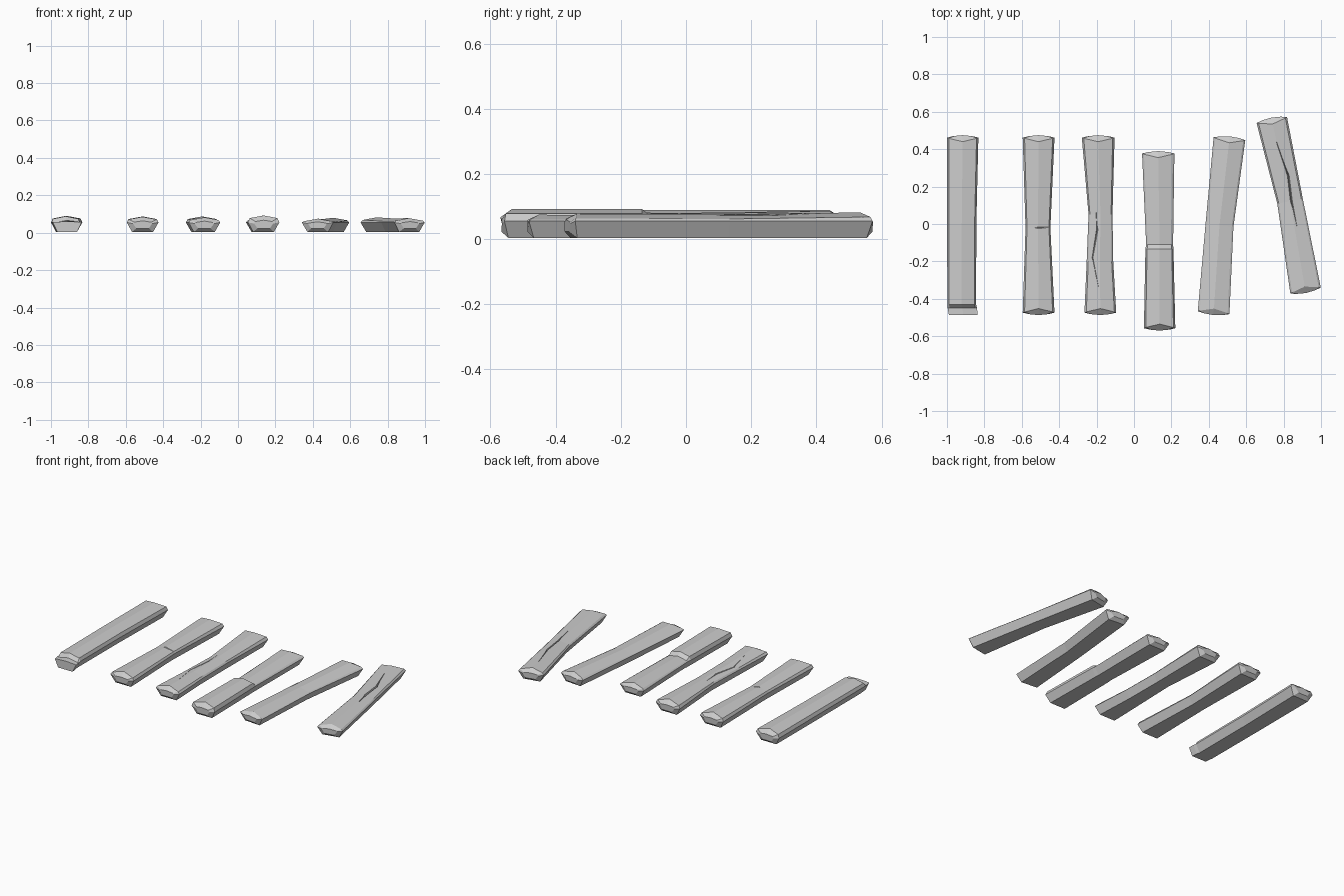
import bpy, bmesh, math
from mathutils import Matrix, Vector

if "Cube" in bpy.data.objects:
    bpy.data.objects.remove(bpy.data.objects["Cube"])


def section(xl, xr, h):
    """Seven-sided plank outline: narrow base, wide flanks, shallow ridge."""
    c, w = (xl + xr) / 2, (xr - xl) / 2
    top = [(0.66, 0.004), (1, min(0.055, h - 0.004)), (0.88, h - 0.014)]
    if h < 0.065:
        top = [(0.66, 0.004), (0.97, h - 0.006), (0.9, h - 0.003)]
    right = [(c + w * f, z) for f, z in top]
    left = [(c - w * f, z) for f, z in reversed(top)]
    return right + [(c, h)] + left


def make_object(name, bm, loc=(0, 0, 0), rot=0):
    bmesh.ops.recalc_face_normals(bm, faces=bm.faces[:])
    bm.transform(Matrix.Translation(loc) @ Matrix.Rotation(rot, 4, 'Z'))
    me = bpy.data.meshes.new(name)
    bm.to_mesh(me)
    bm.free()
    ob = bpy.data.objects.new(name, me)
    bpy.context.collection.objects.link(ob)
    return ob


def loft(bm, rings):
    n = len(rings[0])
    vs = [[bm.verts.new(p) for p in r] for r in rings]
    for a, b in zip(vs, vs[1:]):
        for i in range(n):
            j = (i + 1) % n
            bm.faces.new((a[i], a[j], b[j], b[i]))
    bm.faces.new(vs[0])
    bm.faces.new(vs[-1])


def plank(name, stations, loc, rot=0, flat_front=False):
    """stations: (y, left x, right x, ridge height) from front to back."""
    rings = []
    last = len(stations) - 1
    for k, (y, xl, xr, h) in enumerate(stations):
        end = -1 if k == 0 else 1 if k == last else 0
        sec = section(xl, xr, h)
        if end == 0 or (end == -1 and flat_front):
            rings.append([(x, y, z) for x, z in sec])
            continue
        # chipped end: ridge and base set back, blunt smaller tip face
        back = [0.012, 0, 0.004, 0.022, 0.004, 0, 0.012]
        ring = [(x, y - end * (0.013 + b), z) for (x, z), b in zip(sec, back)]
        c = (xl + xr) / 2
        tip = [(c + (x - c) * 0.6, y - end * abs(x - c) * 0.06,
                0.042 + (z - 0.042) * 0.5) for x, z in sec]
        rings += [tip, ring] if end < 0 else [ring, tip]
    bm = bmesh.new()
    loft(bm, rings)
    return make_object(name, bm, loc, rot)


def carve(ob, path, top=0.12):
    """Cut a V groove along path points (x, y, width, bottom z)."""
    bm = bmesh.new()
    pts = [Vector(p[:2]) for p in path]
    rings = []
    for i, (x, y, w, z) in enumerate(path):
        d = (pts[min(i + 1, len(pts) - 1)] - pts[max(i - 1, 0)]).normalized()
        nx, ny = -d.y * w / 2, d.x * w / 2
        rings.append([(x - nx, y - ny, top), (x + nx, y + ny, top), (x, y, z)])
    loft(bm, rings)
    cutter = make_object("groove_cutter", bm)
    cutter.hide_render = True
    mod = ob.modifiers.new("groove", 'BOOLEAN')
    mod.operation, mod.object, mod.solver = 'DIFFERENCE', cutter, 'EXACT'
    bpy.context.view_layer.objects.active = ob
    bpy.ops.object.modifier_apply(modifier=mod.name)
    bpy.data.objects.remove(cutter)


# Far left plank, broken off flat at the front
plank("plank_broken_end", [(-0.487, -0.076, 0.082, 0.06), (-0.45, -0.08, 0.077, 0.066),
                           (-0.43, -0.082, 0.072, 0.088), (0.0, -0.083, 0.073, 0.09),
                           (0.475, -0.084, 0.084, 0.09)], (-0.916, 0, 0), flat_front=True)

# Waisted plank with a chip in its right edge
chipped = plank("plank_chipped", [(-0.487, -0.085, 0.085, 0.085), (-0.02, -0.07, 0.063, 0.08),
                                  (0.475, -0.085, 0.085, 0.087)], (-0.51, 0, 0))
carve(chipped, [(-0.54, -0.02, 0.03, 0.077), (-0.43, -0.015, 0.11, 0.06)])

# Cracked plank with a narrow middle
cracked = plank("plank_cracked", [(-0.487, -0.078, 0.092, 0.082), (-0.2, -0.066, 0.076, 0.078),
                                  (0.05, -0.056, 0.072, 0.078), (0.475, -0.092, 0.083, 0.087)],
                (-0.187, 0, 0))
carve(cracked, [(-0.205, 0.12, 0.004, 0.076), (-0.197, -0.03, 0.04, 0.062),
                (-0.222, -0.18, 0.04, 0.062), (-0.19, -0.34, 0.004, 0.076)])

# Plank with a raised front layer
plank("plank_stepped", [(-0.57, -0.08, 0.088, 0.092), (-0.135, -0.072, 0.078, 0.092),
                        (-0.11, -0.068, 0.076, 0.073), (0.39, -0.09, 0.083, 0.08)],
      (0.133, 0, 0))

# Plain leaning plank
plank("plank_leaning", [(-0.48, -0.085, 0.085, 0.075), (0.0, -0.086, 0.064, 0.073),
                        (0.48, -0.085, 0.085, 0.08)],
      (0.468, -0.009, 0), math.radians(-5.2))

# Far right plank, turned outward and cracked
turned = plank("plank_turned", [(-0.478, -0.083, 0.083, 0.078), (0.02, -0.058, 0.081, 0.076),
                                (0.478, -0.083, 0.083, 0.082)],
               (0.827, 0.1, 0), math.radians(11.2))
carve(turned, [(0.762, 0.44, 0.004, 0.076), (0.825, 0.26, 0.04, 0.058),
               (0.842, 0.12, 0.04, 0.058), (0.872, -0.02, 0.004, 0.072)])
